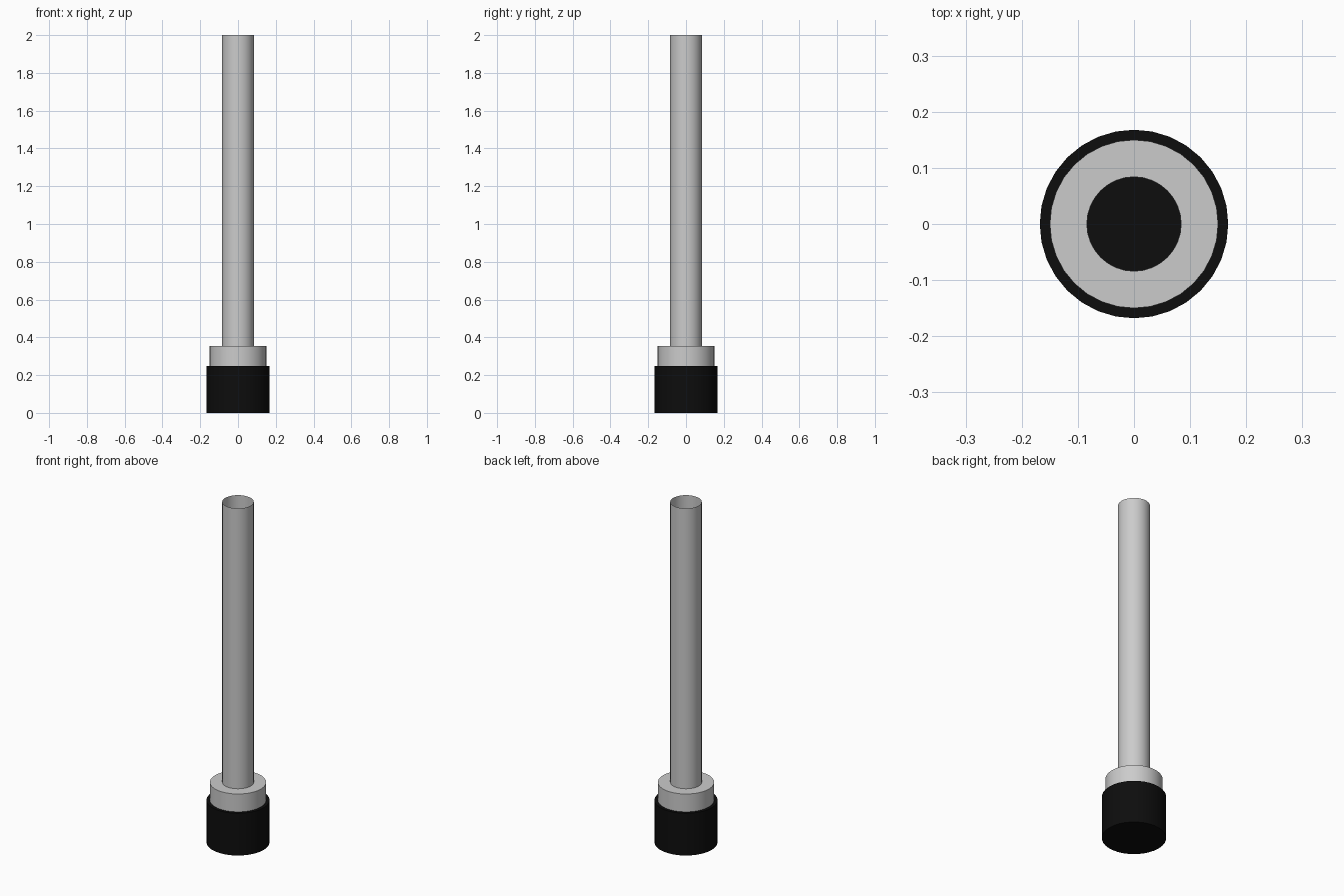
import bpy, bmesh, math

if "Cube" in bpy.data.objects:
    bpy.data.objects.remove(bpy.data.objects["Cube"])

SIDES = 32

def lathe(name, profile, color=None):
    """Revolve (radius, z) points around z; radius 0 closes the end."""
    bm = bmesh.new()
    verts = [bm.verts.new((r, 0, z)) for r, z in profile]
    edges = [bm.edges.new(pair) for pair in zip(verts, verts[1:])]
    bmesh.ops.spin(bm, geom=verts + edges, cent=(0, 0, 0), axis=(0, 0, 1),
                   angle=math.tau, steps=SIDES, use_merge=True)
    bmesh.ops.remove_doubles(bm, verts=bm.verts, dist=1e-5)
    bmesh.ops.recalc_face_normals(bm, faces=bm.faces)
    mesh = bpy.data.meshes.new(name)
    bm.to_mesh(mesh)
    bm.free()
    obj = bpy.data.objects.new(name, mesh)
    bpy.context.collection.objects.link(obj)
    if color:
        mat = bpy.data.materials.new(name + "_color")
        mat.diffuse_color = color
        mat.use_nodes = True
        mat.node_tree.nodes["Principled BSDF"].inputs["Base Color"].default_value = mat.diffuse_color
        mesh.materials.append(mat)
    bpy.ops.object.select_all(action='DESELECT')
    obj.select_set(True)
    bpy.context.view_layer.objects.active = obj
    bpy.ops.object.shade_smooth_by_angle(angle=math.radians(30))
    return obj

# Solid black foot
lathe("rubber_foot", [(0, 0), (0.168, 0), (0.168, 0.248), (0, 0.248)],
      (0.004, 0.004, 0.004, 1))

# Grey collar stepping in to a thin-walled tube, open at the top
tube = lathe("collar_and_tube",
             [(0.15, 0.248), (0.15, 0.353), (0.084, 0.353), (0.084, 2.0)])

# Open shell: make sure the normals point outward
bm = bmesh.new()
bm.from_mesh(tube.data)
bm.faces.ensure_lookup_table()
wall = max(bm.faces, key=lambda f: f.calc_center_median().z)
c = wall.calc_center_median()
if wall.normal.x * c.x + wall.normal.y * c.y < 0:
    bmesh.ops.reverse_faces(bm, faces=bm.faces)
bm.to_mesh(tube.data)
bm.free()
